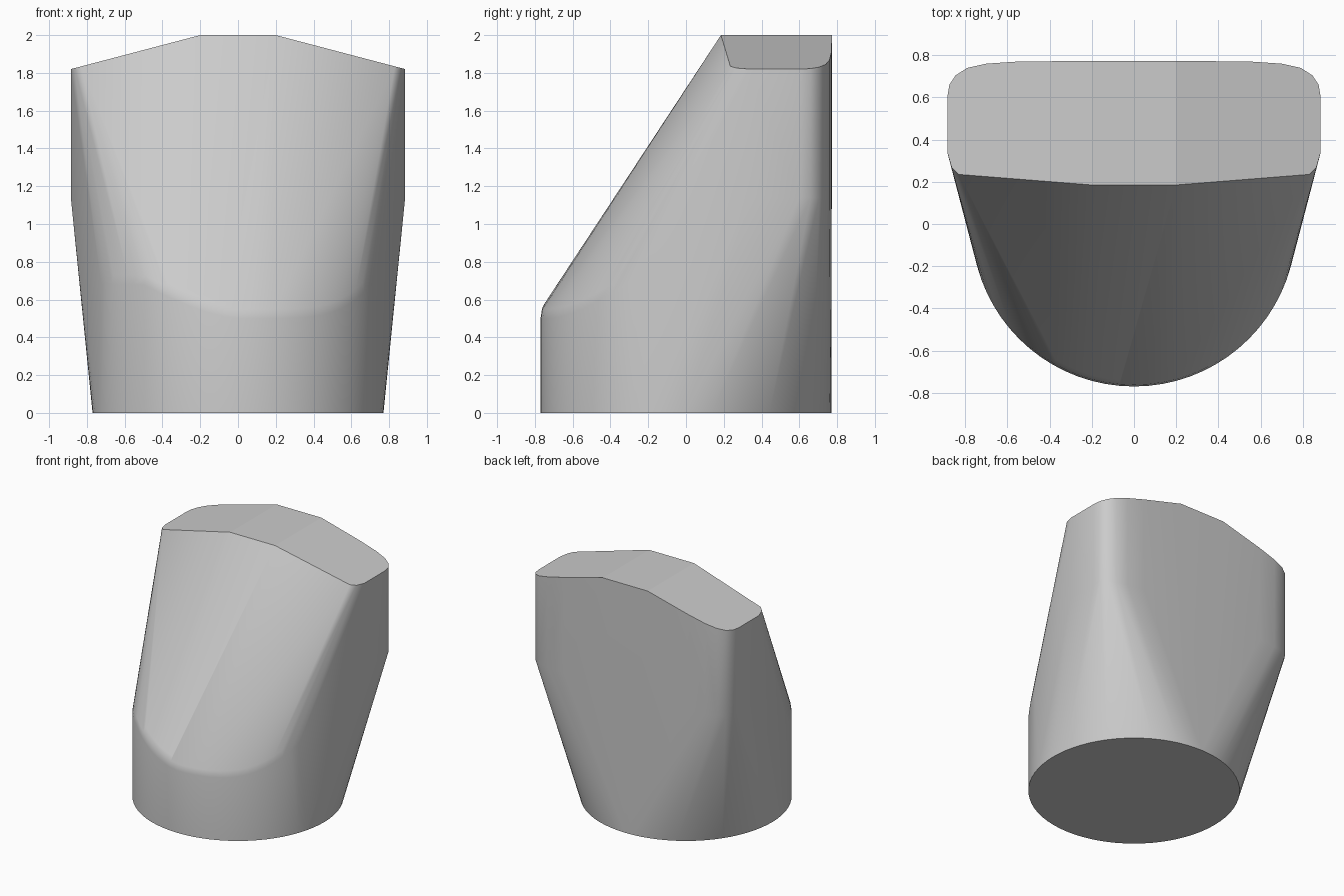
import bpy
import bmesh
import math

cube = bpy.data.objects.get("Cube")
if cube:
    bpy.data.objects.remove(cube)

# One plain grey for the whole body
grey = bpy.data.materials.new("plain grey")
grey.use_nodes = True
colour = (0.6, 0.6, 0.6, 1.0)
grey.diffuse_color = colour
grey.node_tree.nodes["Principled BSDF"].inputs["Base Color"].default_value = colour

RADIUS = 0.77
SEGMENTS = 72


def roof_height(x):
    """Flat in the middle, sloping down to both sides."""
    return 2.0 - max(0.0, abs(x) - 0.2) * 0.18 / 0.685


def rim_height(x):
    """Front lip of the round foot, rising toward the sides."""
    if x < 0:
        return 0.52 + 0.18 * min(1.0, -x / 0.5) ** 1.5
    return 0.52 + 0.18 * (x / 0.7) ** 5


points = []

# Round foot with its rounded front lip
for i in range(SEGMENTS):
    a = math.tau * i / SEGMENTS
    x, y = RADIUS * math.cos(a), RADIUS * math.sin(a)
    points.append((x, y, 0.0))
    if y < -0.2:
        z = rim_height(x)
        points.append((x, y, z - 0.02))
        for inset, lift in ((0.99, 0.03), (0.965, 0.06)):
            points.append((x * inset, y * inset, z + lift))

# Half outline of the upper block, front to back, mirrored
outline = [(0.2, 0.185), (0.83, 0.235), (0.865, 0.27), (0.885, 0.34),
           (0.885, 0.6), (0.875, 0.66), (0.845, 0.705), (0.79, 0.74),
           (0.7, 0.76), (0.55, 0.77), (0.2, 0.773)]
for side in (-1, 1):
    for x, y in outline:
        points.append((side * x, y, roof_height(x)))
        if y > 0.3 and x > 0.5:
            points.append((side * x, y, 1.14))

# Wrap the foot and block in one taut skin
bm = bmesh.new()
for p in points:
    bm.verts.new(p)
result = bmesh.ops.convex_hull(bm, input=bm.verts[:])
spare = {g for g in result["geom_interior"] + result["geom_unused"]
         if isinstance(g, bmesh.types.BMVert)}
bmesh.ops.delete(bm, geom=list(spare), context="VERTS")
bmesh.ops.dissolve_limit(bm, angle_limit=math.radians(0.3),
                         verts=bm.verts[:], edges=bm.edges[:])
bmesh.ops.recalc_face_normals(bm, faces=bm.faces[:])

# Smooth sides, crisp roof and base
for f in bm.faces:
    f.smooth = abs(f.normal.z) < 0.85
for e in bm.edges:
    e.smooth = e.calc_face_angle(0.0) < math.radians(35)

mesh = bpy.data.meshes.new("body")
bm.to_mesh(mesh)
bm.free()
mesh.materials.append(grey)
body = bpy.data.objects.new("body", mesh)
bpy.context.collection.objects.link(body)
